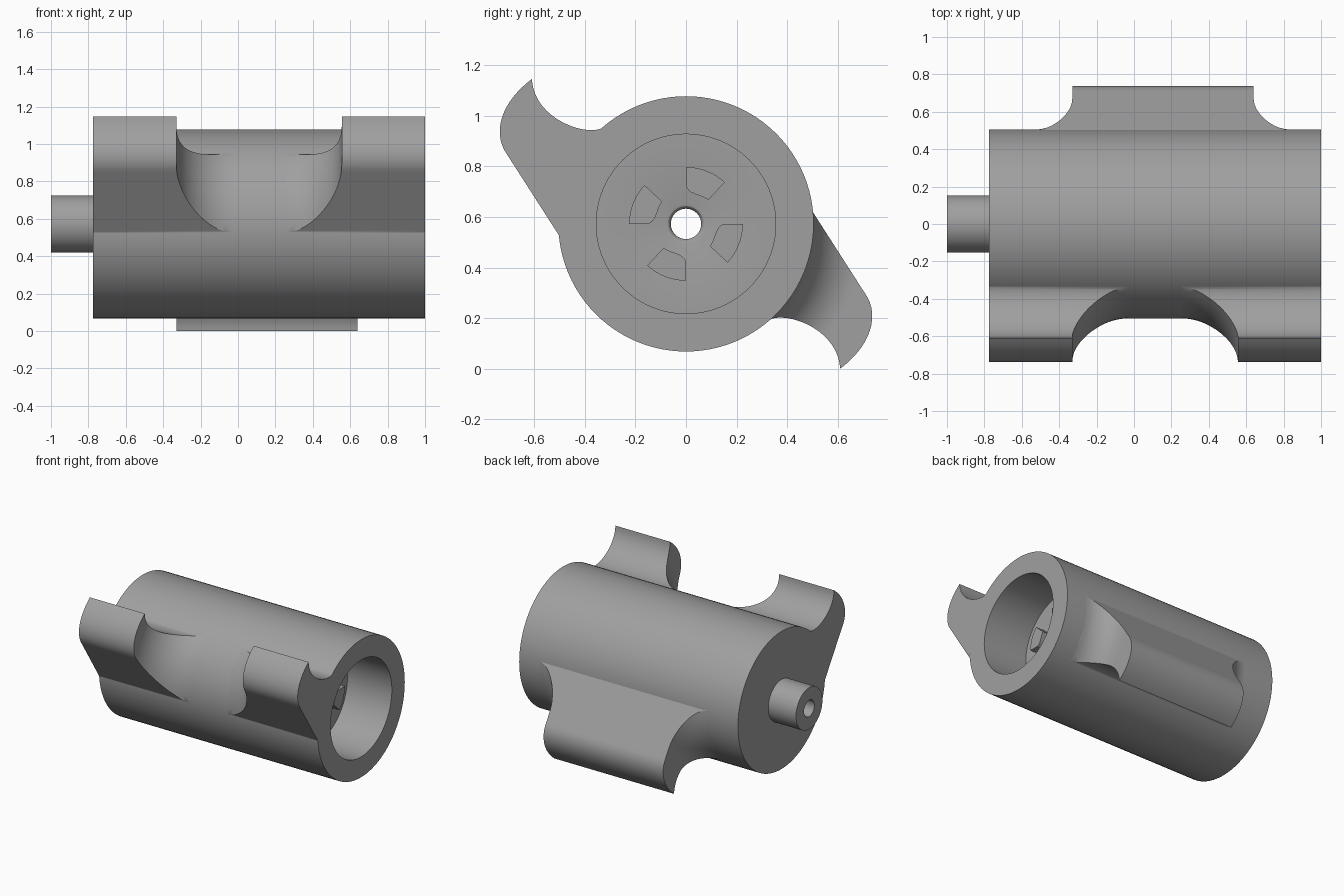
import bpy, bmesh, math
from mathutils import Vector
from mathutils.geometry import interpolate_bezier

if "Cube" in bpy.data.objects:
    bpy.data.objects.remove(bpy.data.objects["Cube"])

AXIS_Z = 0.573     # height of the barrel axis
R_OUT = 0.505      # barrel radius
FLOOR_X = 0.64     # bottom of the bore
X_MIN, X_MAX = -0.775, 1.0

grey = bpy.data.materials.new("mid_grey")
grey.diffuse_color = (0.35, 0.35, 0.35, 1)
grey.use_nodes = True
grey.node_tree.nodes["Principled BSDF"].inputs["Base Color"].default_value = grey.diffuse_color


def finish(name, bm):
    bmesh.ops.remove_doubles(bm, verts=bm.verts, dist=1e-5)
    bmesh.ops.recalc_face_normals(bm, faces=bm.faces)
    me = bpy.data.meshes.new(name)
    bm.to_mesh(me)
    bm.free()
    ob = bpy.data.objects.new(name, me)
    me.materials.append(grey)
    bpy.context.collection.objects.link(ob)
    ob.location.z = AXIS_Z
    bpy.ops.object.select_all(action='DESELECT')
    ob.select_set(True)
    bpy.context.view_layer.objects.active = ob
    bpy.ops.object.shade_smooth_by_angle(angle=math.radians(30))
    return ob


def lathe(name, profile, n=96):
    """Revolve a closed (x, radius) profile about the x axis."""
    bm = bmesh.new()
    rings = []
    for i in range(n):
        a = 2 * math.pi * i / n
        rings.append([bm.verts.new((x, r * math.cos(a), r * math.sin(a))) for x, r in profile])
    m = len(profile)
    for i in range(n):
        p, q = rings[i], rings[(i + 1) % n]
        for j in range(m):
            k = (j + 1) % m
            bm.faces.new((p[j], p[k], q[k], q[j]))
    return finish(name, bm)


def resample(pts, fractions):
    """Points at the given fractions of a polyline's length."""
    lengths = [0]
    for a, b in zip(pts, pts[1:]):
        lengths.append(lengths[-1] + (b - a).length)
    out = []
    for f in fractions:
        d, i = f * lengths[-1], 0
        while i < len(pts) - 2 and lengths[i + 1] < d:
            i += 1
        t = (d - lengths[i]) / (lengths[i + 1] - lengths[i])
        out.append(pts[i].lerp(pts[i + 1], min(t, 1)))
    return out


def bezier(*p, n=24):
    return [Vector((v.x, v.y)) for v in interpolate_bezier(*[Vector((*q, 0)) for q in p], n)]


# Hooked lobe cross-section: outer flank and inner hollow, both from root to tip
TIP = (-0.61, 0.573)
flank = [Vector((-0.503, -0.045))] + bezier((-0.705, 0.27), (-0.77, 0.355), (-0.735, 0.48), TIP)
hook = bezier((-0.33, 0.38), (-0.39, 0.345), (-0.60, 0.41), TIP)


def fillet(r, radius):
    """How far an end flares outward at distance r from the axis."""
    h = radius - max(r - R_OUT, 0)
    return radius - math.sqrt(radius ** 2 - h ** 2) if h > 0 else 0


def lobe(name, x0, x1, fil0=0, fil1=0, turn=1, rows=40, cols=14):
    """Lobe from x0 to x1, each end flaring into the barrel by its fillet radius."""
    bm = bmesh.new()
    fr = [(i / rows) ** 1.4 for i in range(rows + 1)]
    grids = ([], [])
    for a, b in zip(resample(flank, fr), resample(hook, fr)):
        a0, a1 = math.atan2(a.y, -a.x), math.atan2(b.y, -b.x)
        lo, hi = [], []
        for j in range(cols + 1):
            t = j / cols
            r = a.length + (b.length - a.length) * t
            ang = a0 + (a1 - a0) * t
            y, z = -r * math.cos(ang) * turn, r * math.sin(ang) * turn
            lo.append(bm.verts.new((x0 - (fillet(r, fil0) if fil0 else 0), y, z)))
            hi.append(bm.verts.new((x1 + (fillet(r, fil1) if fil1 else 0), y, z)))
        grids[0].append(lo)
        grids[1].append(hi)
    L, H = grids
    for i in range(rows):
        for g in grids:                       # end faces
            for j in range(cols):
                bm.faces.new((g[i][j], g[i][j + 1], g[i + 1][j + 1], g[i + 1][j]))
        for j in (0, cols):                   # flank and hollow
            bm.faces.new((L[i][j], L[i + 1][j], H[i + 1][j], H[i][j]))
    for i in (0, rows):                       # root and tip
        for j in range(cols):
            bm.faces.new((L[i][j], L[i][j + 1], H[i][j + 1], H[i][j]))
    return finish(name, bm)


def jaw(name, start, x0, x1):
    """Fan-shaped block with one rounded inner corner."""
    polar = [(0.225, -43 * i / 8) for i in range(9)]
    polar += [(0.130, -43), (0.126, -32), (0.123, -20), (0.126, -10), (0.134, -4), (0.148, 0)]
    bm = bmesh.new()
    pts = [(r * math.cos(math.radians(start + a)), r * math.sin(math.radians(start + a)))
           for r, a in polar]
    lo = [bm.verts.new((x0, *p)) for p in pts]
    hi = [bm.verts.new((x1, *p)) for p in pts]
    bm.faces.new(lo)
    bm.faces.new(hi)
    for i in range(len(pts)):
        k = (i + 1) % len(pts)
        bm.faces.new((lo[i], lo[k], hi[k], hi[i]))
    return finish(name, bm)


# Barrel with blind bore, hollow shaft and rounded hole mouth
mouth = [(FLOOR_X - 0.02 + 0.02 * math.cos(a), 0.08 - 0.02 * math.sin(a))
         for a in (0, math.pi / 6, math.pi / 3, math.pi / 2)]
lathe("barrel", [(-1, 0.06), (-1, 0.153), (X_MIN, 0.153), (X_MIN, R_OUT),
                 (X_MAX, R_OUT), (X_MAX, 0.355), (FLOOR_X, 0.355)] + mouth)

# Pair of front lobes with a rounded gap between them, and one rear lobe
lobe("front_lobe_left", X_MIN, -0.33, fil1=0.30)
lobe("front_lobe_right", 0.555, X_MAX, fil0=0.30)
lobe("rear_lobe", -0.33, 0.64, fil0=0.20, fil1=0.20, turn=-1)

# Four coupling jaws on the bore floor
for i in range(4):
    jaw(f"jaw_{i + 1}", 90 * i, FLOOR_X - 0.01, FLOOR_X + 0.07)
